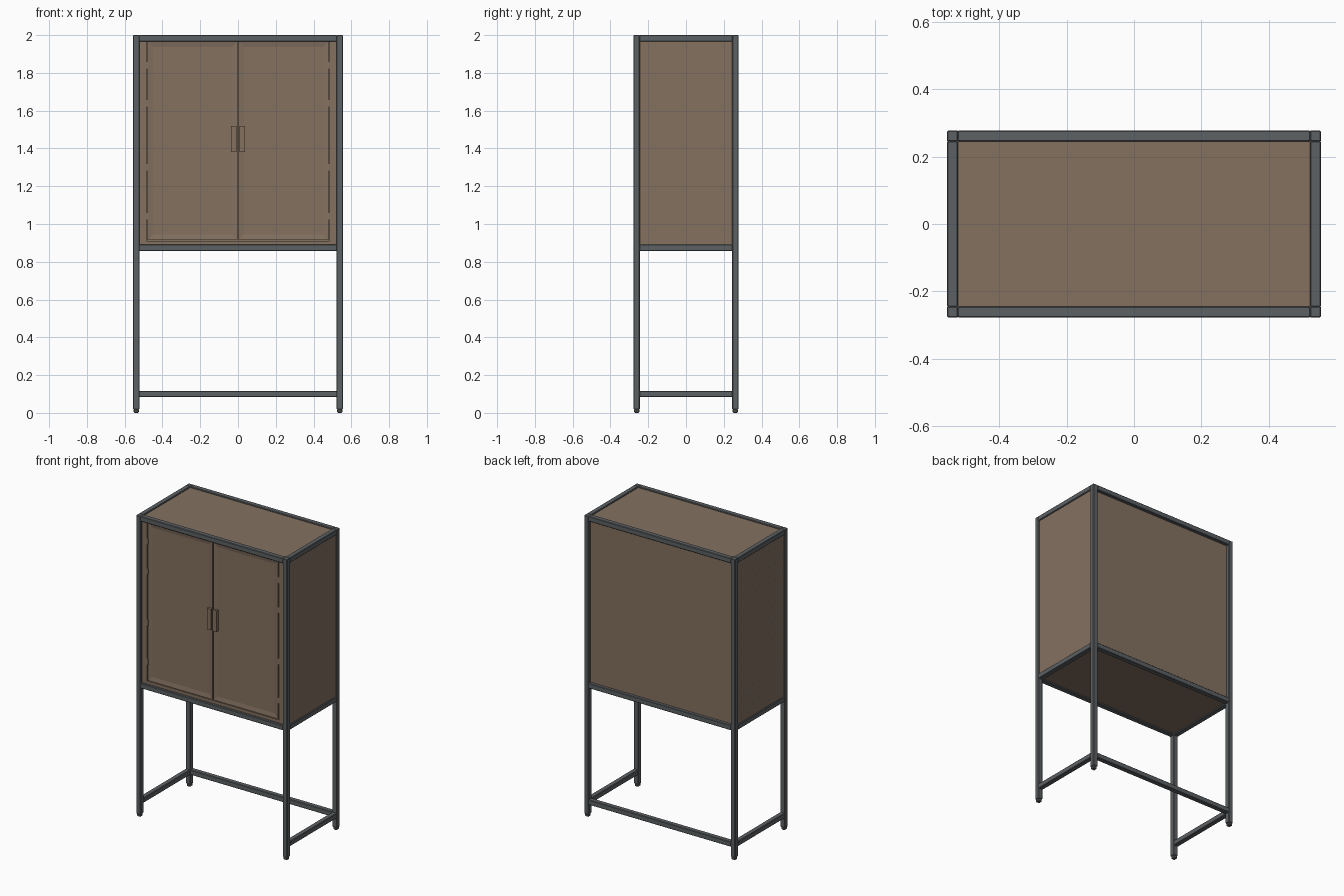
import bpy, bmesh, math
from mathutils import Matrix

if "Cube" in bpy.data.objects:
    bpy.data.objects.remove(bpy.data.objects["Cube"])


def material(name, rgb):
    m = bpy.data.materials.new(name)
    m.diffuse_color = (*rgb, 1)
    m.use_nodes = True
    m.node_tree.nodes["Principled BSDF"].inputs["Base Color"].default_value = m.diffuse_color
    return m


BROWN = material("warm brown panel", (0.23, 0.165, 0.118))
STEEL = material("dark grey steel", (0.11, 0.12, 0.127))


def finish(name, bm, mat):
    me = bpy.data.meshes.new(name)
    bm.to_mesh(me)
    bm.free()
    me.materials.append(mat)
    ob = bpy.data.objects.new(name, me)
    bpy.context.collection.objects.link(ob)
    return ob


def box(name, x, y, z, mat, bevel=0.0):
    """Box from (min, max) ranges, optionally with a bevel."""
    bm = bmesh.new()
    size = [r[1] - r[0] for r in (x, y, z)]
    mid = [(r[0] + r[1]) / 2 for r in (x, y, z)]
    bmesh.ops.create_cube(bm, size=1, matrix=Matrix.Translation(mid) @ Matrix.Diagonal((*size, 1)))
    if bevel:
        bmesh.ops.bevel(bm, geom=bm.edges[:], offset=bevel, segments=1, affect='EDGES')
    return finish(name, bm, mat)


def span(a, b):
    return (min(a, b), max(a, b))


X, Y, W = 0.555, 0.2775, 0.033      # half width, half depth, tube size
XI, YI = X - W, Y - W               # inner faces of the tubes

# Posts with narrower rounded feet
for sx, side in ((-1, "left"), (1, "right")):
    for sy, end in ((-1, "front"), (1, "back")):
        box(f"{end}_{side}_post", span(sx * XI, sx * X), span(sy * YI, sy * Y),
            (0.018, 2.0), STEEL, 0.003)
        box(f"{end}_{side}_foot", span(sx * (XI + 0.003), sx * (X - 0.003)),
            span(sy * (YI + 0.003), sy * (Y - 0.003)), (0, 0.02), STEEL, 0.004)

# Frame rails: top ring, ring under the cabinet, open-front ring near the floor
for level, z0 in (("top", 1.967), ("middle", 0.858), ("lower", 0.084)):
    z = (z0, z0 + W)
    for s, side in ((-1, "left"), (1, "right")):
        box(f"{level}_{side}_rail", span(s * XI, s * X), (-YI - 0.002, YI + 0.002), z, STEEL, 0.003)
    for s, end in ((-1, "front"), (1, "back")):
        if level == "lower" and s < 0:
            continue
        box(f"{level}_{end}_rail", (-XI - 0.002, XI + 0.002), span(s * YI, s * Y), z, STEEL, 0.003)

# Cabinet panels filling the frame
Z0, Z1 = 0.885, 1.972
box("top_panel", (-XI, XI), (-YI, YI), (1.975, 1.992), BROWN)
box("bottom_panel", (-XI, XI), (-YI, YI), (0.868, 0.885), BROWN)
box("back_panel", (-XI, XI), (YI, YI + 0.012), (Z0, Z1), BROWN)
for s, side in ((-1, "left"), (1, "right")):
    box(f"{side}_side_panel", span(s * (XI + 0.004), s * (X - 0.007)), (-YI, YI), (Z0, Z1), BROWN)

# Face frame around the doors
FY = (-Y + 0.016, -Y + 0.034)
for s, side in ((-1, "left"), (1, "right")):
    box(f"{side}_face_strip", span(s * 0.484, s * XI), FY, (Z0, Z1), BROWN)
box("bottom_face_strip", (-0.484, 0.484), FY, (Z0, 0.911), BROWN)
box("door_gap_backing", (-0.49, 0.49), (-Y + 0.034, -Y + 0.04), (Z0, Z1), BROWN)

# Doors with a shallow sunken field, pull tabs and hinges
DY = -Y + 0.015
for s, side in ((-1, "left"), (1, "right")):
    door = box(f"{side}_door", span(s * 0.003, s * 0.478), (DY, -Y + 0.034), (0.916, 1.966), BROWN)
    bm = bmesh.new()
    bm.from_mesh(door.data)
    bm.normal_update()
    front = min(bm.faces, key=lambda f: f.calc_center_median().y)
    bmesh.ops.inset_region(bm, faces=[front], thickness=0.04)
    bmesh.ops.translate(bm, verts=front.verts[:], vec=(0, 0.005, 0))
    bm.to_mesh(door.data)
    bm.free()
    box(f"{side}_handle", span(s * 0.007, s * 0.036), (-Y + 0.002, DY + 0.006), (1.38, 1.52), BROWN)
    for i, z in enumerate((1.04, 1.30, 1.64, 1.84)):
        box(f"{side}_hinge_{i + 1}", span(s * 0.476, s * 0.486), (DY - 0.002, DY + 0.01),
            (z - 0.02, z + 0.02), BROWN)

# Staggered small holes on the left side panel
bm = bmesh.new()
for row in range(19):
    shift = 0.0175 if row % 2 else -0.0175
    for col in range(7):
        at = Matrix.Translation((-X + 0.0065, (col - 3) * 0.07 + shift * 0.8, 0.93 + row * 0.055))
        bmesh.ops.create_circle(bm, cap_ends=True, segments=8, radius=0.005,
                                matrix=at @ Matrix.Rotation(-math.pi / 2, 4, 'Y'))
finish("left_panel_holes", bm, STEEL)
